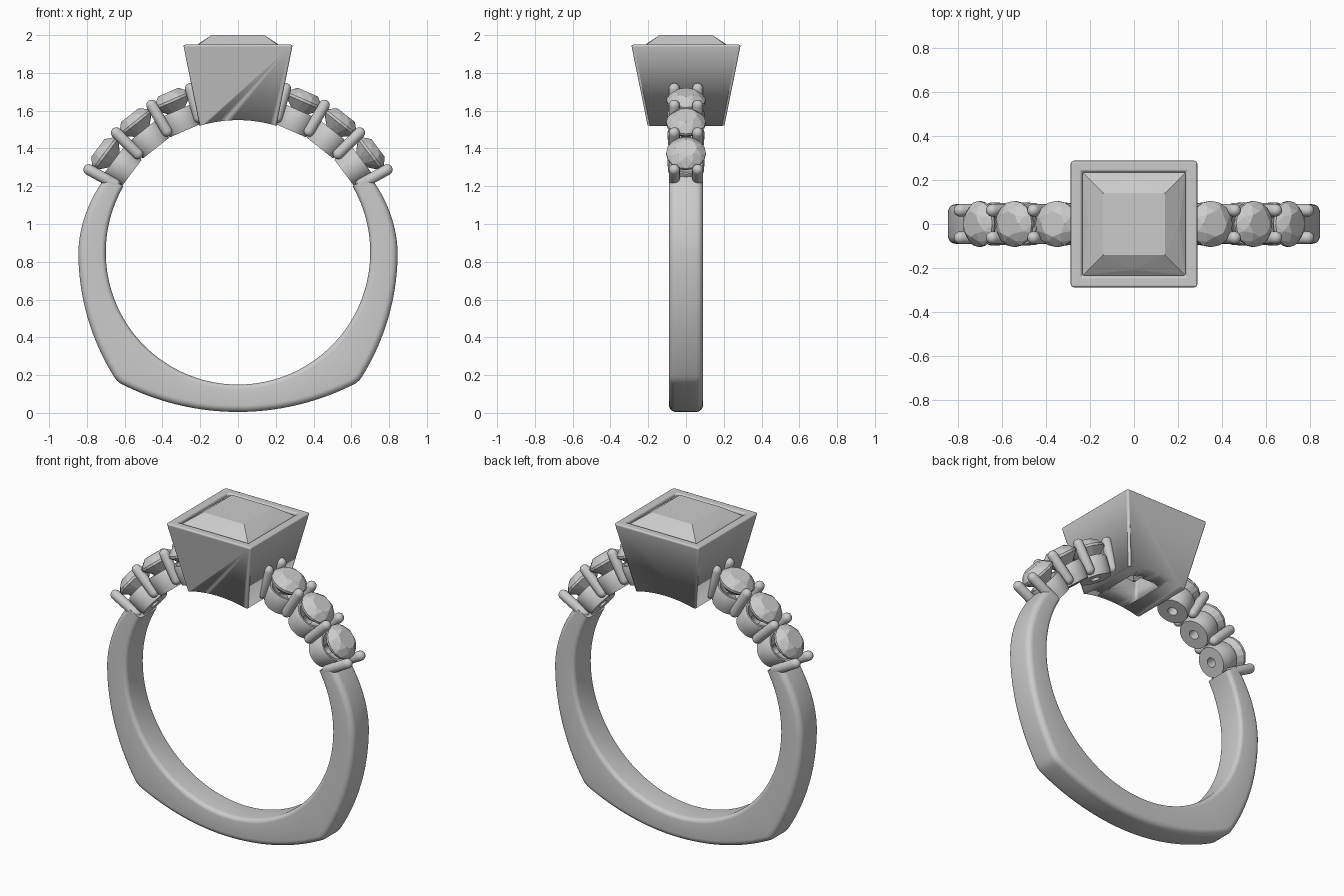
import bpy, bmesh, math
from mathutils import Matrix, Vector

if "Cube" in bpy.data.objects:
    bpy.data.objects.remove(bpy.data.objects["Cube"])

CZ = 0.85          # centre height of the finger hole
R_IN = 0.70        # finger hole radius


def finish(name, bm, matrix=None, angle=35):
    """Turn a bmesh into an object; angle None keeps flat facets."""
    bmesh.ops.recalc_face_normals(bm, faces=bm.faces)
    if matrix:
        bm.transform(matrix)
    me = bpy.data.meshes.new(name)
    bm.to_mesh(me)
    bm.free()
    if angle:
        me.shade_smooth()
        me.set_sharp_from_angle(angle=math.radians(angle))
    ob = bpy.data.objects.new(name, me)
    bpy.context.collection.objects.link(ob)
    return ob


def loft(rings, closed=False):
    """Skin a list of point rings; closed joins last to first, else caps."""
    bm = bmesh.new()
    vs = [[bm.verts.new(p) for p in ring] for ring in rings]
    n = len(vs[0])
    pairs = list(zip(vs, vs[1:])) + ([(vs[-1], vs[0])] if closed else [])
    for a, b in pairs:
        for i in range(n):
            j = (i + 1) % n
            bm.faces.new((a[i], a[j], b[j], b[i]))
    if not closed:
        bm.faces.new(vs[0])
        bm.faces.new(vs[-1])
    return bm


def ring(r, z, n, turn=0.0):
    return [(r * math.cos(2 * math.pi * (i + turn) / n),
             r * math.sin(2 * math.pi * (i + turn) / n), z) for i in range(n)]


def square(h, z):
    return ring(h * math.sqrt(2), z, 4, 0.5)


def hull(points):
    bm = bmesh.new()
    for p in points:
        bm.verts.new(p)
    bmesh.ops.convex_hull(bm, input=bm.verts)
    bmesh.ops.dissolve_limit(bm, angle_limit=0.01, verts=bm.verts, edges=bm.edges)
    return bm


def radial(deg, y=0.0):
    """Local z points outward from the finger hole at deg from vertical."""
    return (Matrix.Translation((0, y, CZ)) @
            Matrix.Rotation(math.radians(deg), 4, 'Y'))


# Shank: rounded section swept round the hole, with a flattened, cornered base
def outer_radius(phi):
    s, c = math.sin(math.radians(phi)), math.cos(math.radians(phi))
    base = -0.513 * c + math.sqrt(1.844 - 0.2632 * s * s)
    if phi > 90:
        return 0.845 - 0.04 * ((phi - 90) / 30) ** 1.5
    side = 0.845 + 0.092 * ((90 - phi) / 47) ** 2
    k = 0.012
    h = max(k - abs(base - side), 0) / k
    return min(base, side) - h * h * k / 4


def section(phi):
    r_out, w = outer_radius(abs(phi)), 0.09
    s, c = math.sin(math.radians(phi)), math.cos(math.radians(phi))
    pts = []
    for sx, sy, start, rad in ((1, 1, 0, .035), (-1, 1, 90, .025),
                               (-1, -1, 180, .025), (1, -1, 270, .035)):
        cx = r_out - rad if sx > 0 else R_IN + rad
        for i in range(6):
            a = math.radians(start + i * 18)
            r = cx + rad * math.cos(a)
            pts.append((r * s, sy * (w - rad) + rad * math.sin(a), CZ - r * c))
    return pts


finish("shank", loft([section(p * 1.5) for p in range(-80, 81)]), angle=50)

# Square bezel head: tapered outer wall, inner ledge and open bottom
head = finish("bezel_head", loft([
    square(0.199, 1.50), square(0.29, 1.95), square(0.236, 1.95),
    square(0.232, 1.90), square(0.10, 1.62), square(0.10, 1.50)], closed=True))
bev = head.modifiers.new("soft_edges", 'BEVEL')
bev.width, bev.segments, bev.harden_normals = 0.012, 3, True

# Cutter that shapes the head's underside to the finger hole
bm = loft([ring(R_IN, -0.5, 128), ring(R_IN, 0.5, 128)])
cutter = finish("finger_hole_cutter", bm,
                Matrix.Translation((0, 0, CZ)) @ Matrix.Rotation(math.pi / 2, 4, 'X'))
cutter.hide_render = True
cutter.hide_set(True)
cutter.display_type = 'WIRE'
cut = head.modifiers.new("finger_hole", 'BOOLEAN')
cut.operation, cut.object, cut.solver = 'DIFFERENCE', cutter, 'EXACT'

# Square centre stone
pts = square(0.14, 2.0) + square(0.233, 1.932) + square(0.233, 1.918)
pts += ring(0.207, 1.955, 4) + square(0.12, 1.70) + square(0.008, 1.585)
finish("centre_stone", hull(pts), angle=None)

# Shoulder parts, repeated on both sides
seat_profile = [(.088, .702), (.096, .74), (.098, .805), (.092, .818),
                (.082, .818), (.028, .765), (.028, .702)]
P_R, P_LO, P_HI = 0.029, 0.715, 0.932
arc = [math.radians(a) for a in (88, 65, 45, 22, 0)]
prong_profile = [(P_R * math.cos(a), P_LO + P_R - P_R * math.sin(a)) for a in arc]
prong_profile += [(P_R * math.cos(a), P_HI - P_R + P_R * math.sin(a))
                  for a in reversed(arc)]
stone_pts = (ring(.058, .925, 8) + ring(.086, .906, 8, .5) + ring(.105, .882, 16) +
             ring(.105, .868, 16) + ring(.05, .815, 8, .5) + [(0, 0, .775)])

for side, label in ((1, "right"), (-1, "left")):
    for k, deg in enumerate((23.5, 38.3, 53.3), 1):
        finish(f"{label}_seat_{k}",
               loft([ring(r, z, 32) for r, z in seat_profile], closed=True),
               radial(side * deg))
        finish(f"{label}_stone_{k}", hull(stone_pts), radial(side * deg), None)
    for k, deg in enumerate((16.2, 30.4, 45.5, 61), 1):
        for y, face in ((-0.062, "front"), (0.062, "back")):
            finish(f"{label}_{face}_prong_{k}",
                   loft([ring(r, z, 16) for r, z in prong_profile]),
                   radial(side * deg, y), 50)
